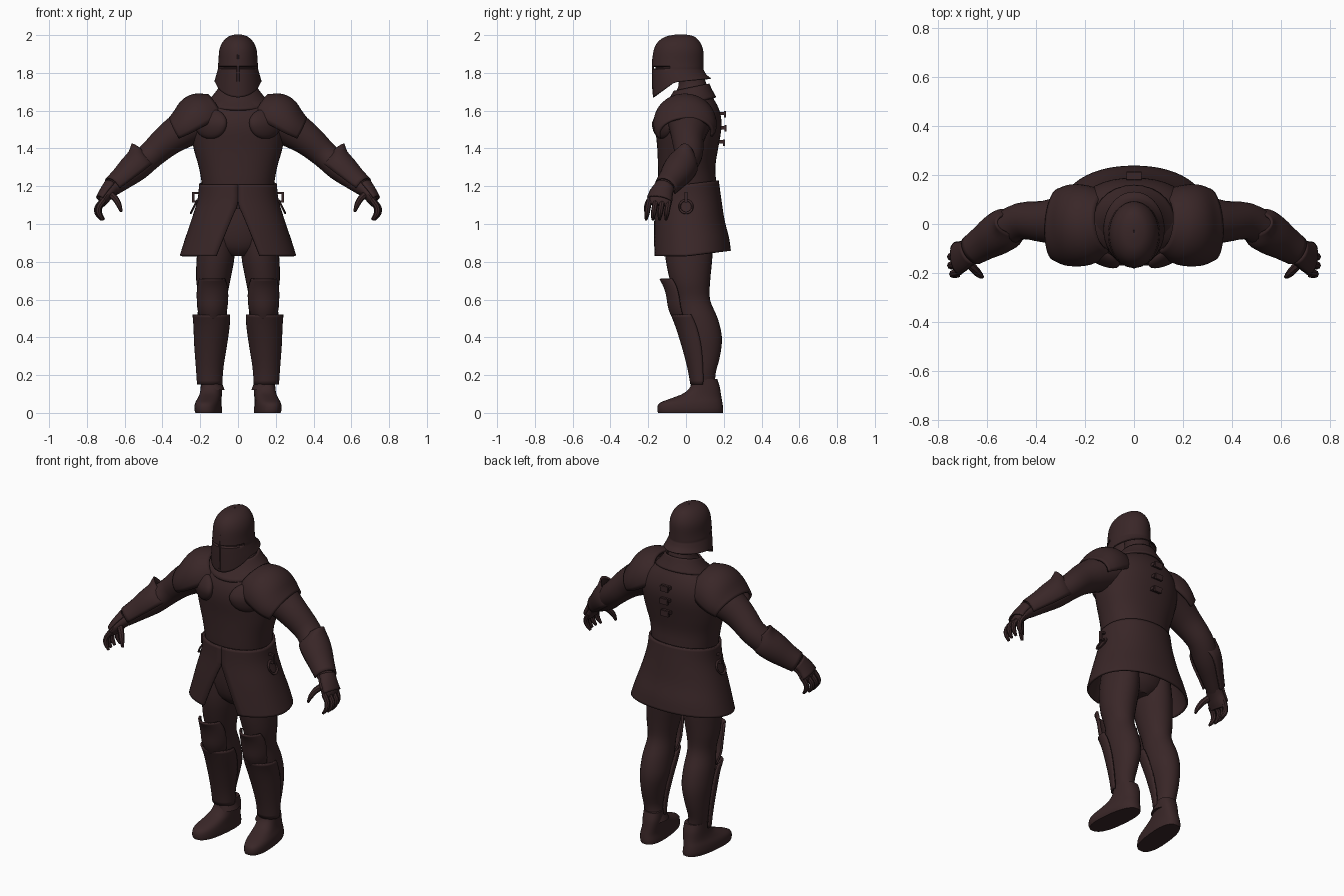
import bpy, bmesh, math
from mathutils import Vector

if "Cube" in bpy.data.objects:
    bpy.data.objects.remove(bpy.data.objects["Cube"])

mat = bpy.data.materials.new("dark_brown")
mat.diffuse_color = (0.041, 0.0195, 0.0205, 1)
mat.use_nodes = True
mat.node_tree.nodes["Principled BSDF"].inputs["Base Color"].default_value = mat.diffuse_color
TAU = 2 * math.pi


def dense(keys, k=3):
    """Catmull-Rom interpolation between key tuples."""
    out = []
    for i in range(len(keys) - 1):
        p0, p1 = keys[max(i - 1, 0)], keys[i]
        p2, p3 = keys[i + 1], keys[min(i + 2, len(keys) - 1)]
        for j in range(k):
            t = j / k
            out.append(tuple(
                0.5 * (2 * b + (c - a) * t + (2 * a - 5 * b + 4 * c - d) * t * t
                       + (3 * b - a - 3 * c + d) * t ** 3)
                for a, b, c, d in zip(p0, p1, p2, p3)))
    return out + [tuple(keys[-1])]


def angles(n, span):
    """Angles of a full ring, or of an arc of +-span degrees."""
    if span is None:
        return [TAU * i / n for i in range(n)]
    s = math.radians(span)
    return [-s + 2 * s * i / (n - 1) for i in range(n)]


def finish(ob, mirror=False, thick=0):
    ob.data.materials.append(mat)
    if thick:
        m = ob.modifiers.new("thickness", "SOLIDIFY")
        m.thickness, m.offset = thick, 0
    if mirror:
        ob.modifiers.new("mirror", "MIRROR")
    bpy.ops.object.select_all(action="DESELECT")
    ob.select_set(True)
    bpy.context.view_layer.objects.active = ob
    bpy.ops.object.shade_smooth_by_angle(angle=math.radians(40))
    return ob


def skin(name, rows, closed=True, cap=True, mirror=False, thick=0):
    """Bridge rows of points with quads."""
    bm = bmesh.new()
    vs = [[bm.verts.new(p) for p in r] for r in rows]
    n = len(rows[0])
    for a, b in zip(vs, vs[1:]):
        for i in range(n if closed else n - 1):
            j = (i + 1) % n
            bm.faces.new((a[i], a[j], b[j], b[i]))
    if closed and cap:
        bm.faces.new(vs[0])
        bm.faces.new(vs[-1])
    bmesh.ops.recalc_face_normals(bm, faces=bm.faces)
    me = bpy.data.meshes.new(name)
    bm.to_mesh(me)
    bm.free()
    ob = bpy.data.objects.new(name, me)
    bpy.context.collection.objects.link(ob)
    return finish(ob, mirror, thick)


def spow(v, e):
    return math.copysign(abs(v) ** e, v)


def ring(key, ts, e=1.0, shear=0.0):
    """Level section from (x, front y, back y, half width, z)."""
    x, f, b, rx, z = key
    pts = []
    for t in ts:
        y = (f + b) / 2 - (b - f) / 2 * spow(math.cos(t), e)
        pts.append((x + rx * spow(math.sin(t), e), y, z + shear * y))
    return pts


def column(name, keys, n=28, span=None, e=1.0, shear=0.0, **kw):
    rows = [ring(k, angles(n, span), e, shear) for k in dense(keys)]
    return skin(name, rows, closed=span is None, **kw)


def tube(name, keys, n=16, span=None, **kw):
    """Sections across a path of (x, y, z, up radius, side radius)."""
    ks = dense(keys)
    rows = []
    for i, (x, y, z, ru, rs) in enumerate(ks):
        d = (Vector(ks[min(i + 1, len(ks) - 1)][:3]) - Vector(ks[max(i - 1, 0)][:3])).normalized()
        side = Vector((0, 1, 0))
        side = (side - d * side.dot(d)).normalized()
        up = d.cross(side)
        rows.append([Vector((x, y, z)) + up * math.cos(t) * ru + side * math.sin(t) * rs
                     for t in angles(n, span)])
    return skin(name, rows, closed=span is None, **kw)


# torso with neck, and hips under the skirt
column("torso", [(0, -.13, .15, .18, 1.08), (0, -.145, .16, .19, 1.2), (0, -.148, .155, .207, 1.3),
                 (0, -.152, .17, .235, 1.4), (0, -.16, .187, .25, 1.5), (0, -.148, .185, .235, 1.57),
                 (0, -.115, .165, .19, 1.63), (0, -.07, .135, .115, 1.68), (0, -.04, .112, .075, 1.73),
                 (0, -.04, .09, .07, 1.8)], n=40, e=.9)
column("hips", [(0, -.06, .09, .06, .83), (0, -.10, .13, .16, .88), (0, -.12, .15, .19, .98),
                (0, -.12, .15, .18, 1.12)])

# collar
column("collar", [(0, -.06, .118, .095, 1.715), (0, -.09, .135, .125, 1.675),
                  (0, -.14, .155, .165, 1.635)], shear=.22, cap=False, thick=.012)

# skirt, split in an inverted V at the front
rows = []
for k in dense([(0, -.152, .168, .2, 1.21), (0, -.155, .18, .21, 1.12), (0, -.165, .198, .247, 1.0),
                (0, -.17, .222, .28, .9), (0, -.172, .232, .302, .83)], 4):
    gap = max(0, (1.1 - k[4]) / .27) * .105
    a = math.asin((gap + .0005) / k[3]) ** 1.0
    ts = [a + (TAU - 2 * a) * i / 47 for i in range(48)]
    rows.append([(x, y, z + max(0, y) * .12) for x, y, z in ring(k, ts, .92)])
skin("skirt", rows, closed=False, thick=.012)

# helmet: dome, pointed hem at the front, flared neck guard, eye slit
def hem(y):
    return 1.77 - .1 * (.13 - y) if y > -.06 else 1.751 - (-.06 - y) * .72


rows = []
ts = angles(40, None)
skirt_keys = dense([(0, -.172, .13, .122, 0), (0, -.174, .105, .114, .45), (0, -.175, .09, .104, 1)], 4)
for k in skirt_keys:
    low = ring(k, ts)
    rows.append([(x, y, hem(y) * (1 - k[4]) + 1.818 * k[4]) for x, y, _ in low])
for key, inset in (((0, -.175, .09, .104, 1.823), .016), ((0, -.175, .09, .104, 1.832), .016),
                   ((0, -.177, .09, .103, 1.837), 0)):
    rows.append([(x, y + inset * (y < -.1), z) for x, y, z in ring(key, ts)])
rows += [ring(k, ts) for k in dense([(0, -.175, .09, .1, 1.87), (0, -.168, .088, .096, 1.92),
                                     (0, -.148, .072, .08, 1.96), (0, -.11, .045, .052, 1.988),
                                     (0, -.06, .005, .02, 1.999), (0, -.034, -.026, .003, 2.0)])]
skin("helmet", rows, cap=False, thick=.006)
# raised face ridge
tube("helmet_ridge", [(0, -.172, 1.685, .008, .006), (0, -.175, 1.76, .008, .006),
                      (0, -.174, 1.87, .008, .006), (0, -.165, 1.92, .006, .004)], n=6)

# arms
tube("arm", [(.17, .02, 1.55, .10, .12), (.27, .015, 1.51, .1, .105), (.37, .01, 1.445, .085, .085),
             (.46, .012, 1.365, .072, .075), (.54, -.03, 1.295, .07, .072), (.61, -.075, 1.235, .055, .058),
             (.67, -.115, 1.185, .042, .045)], n=20, mirror=True)
# shoulder plates, upper and lower lames
tube("shoulder_plate", [(.11, .005, 1.6, .095, .11), (.16, .0, 1.57, .13, .145), (.215, -.005, 1.54, .137, .16),
                        (.27, -.005, 1.505, .113, .158), (.315, -.002, 1.48, .092, .14)],
     n=21, span=105, mirror=True, thick=.014)
# chest roundels
bm = bmesh.new()
bmesh.ops.create_uvsphere(bm, u_segments=24, v_segments=12, radius=1)
for v in bm.verts:
    p = v.co
    x, z = p.x * .086, p.z * (.085 if p.z < 0 else .075)
    v.co = (.145 + x, -.125 + p.y * .04 + x * .45 + max(0, z) * .3, 1.535 + z)
me = bpy.data.meshes.new("chest_roundel")
bm.to_mesh(me)
bm.free()
ob = bpy.data.objects.new("chest_roundel", me)
bpy.context.collection.objects.link(ob)
finish(ob, mirror=True)

# forearm guards with raised elbow points
tube("forearm_guard", [(.485, .0, 1.345, .108, .045), (.515, -.015, 1.317, .088, .078),
                       (.56, -.043, 1.278, .079, .08), (.61, -.075, 1.235, .066, .068),
                       (.66, -.108, 1.195, .056, .058)], n=17, span=115, mirror=True, thick=.01)
# hands
tube("palm", [(.65, -.10, 1.2, .04, .044), (.685, -.125, 1.165, .034, .056),
              (.712, -.14, 1.125, .026, .066), (.722, -.145, 1.1, .016, .06)], mirror=True)
tube("hand_plate", [(.662, -.11, 1.195, .05, .052), (.692, -.13, 1.16, .042, .06),
                    (.717, -.14, 1.125, .036, .066)], n=9, span=80, mirror=True, thick=.008)
for i in range(4):
    y, out = -.088 - .035 * i, (.0, .012, .012, .004)[i]
    tube(f"finger_{i + 1}", [(.71, y, 1.128, .016, .016), (.732 + out, y - .008, 1.09, .015, .015),
                             (.732 + out, y - .014, 1.055, .014, .014),
                             (.71 + out, y - .018, 1.022, .007, .007)], n=8, mirror=True)
tube("thumb", [(.685, -.15, 1.165, .02, .02), (.65, -.185, 1.135, .017, .017),
               (.63, -.207, 1.1, .014, .014), (.618, -.215, 1.065, .007, .007)], n=8, mirror=True)

# legs
column("leg", [(.125, .02, .16, .055, .12), (.148, .03, .155, .052, .2), (.146, .01, .18, .065, .3),
               (.139, -.015, .19, .08, .4), (.137, -.038, .168, .08, .5), (.133, -.055, .127, .074, .6),
               (.131, -.085, .128, .09, .7), (.118, -.11, .14, .1, .83), (.11, -.11, .14, .09, .95)],
       mirror=True)
# boots, toes turned out a little
rows = []
for k in dense([(.155, -.148, .195, .066, 0), (.157, -.152, .197, .069, .02), (.157, -.14, .193, .066, .052),
                (.152, -.07, .188, .06, .08), (.149, -.01, .184, .057, .105), (.147, .024, .178, .056, .14),
                (.147, .03, .165, .054, .18)]):
    rows.append([(x - .1 * (y - .03), y, z) for x, y, z in ring(k, angles(28, None), .8)])
skin("boot", rows, mirror=True)
# shin guards and knee guards
column("shin_guard", [(.15, .028, .135, .062, .15), (.15, .012, .145, .068, .24), (.145, -.02, .15, .082, .36),
                      (.14, -.052, .13, .091, .46), (.142, -.075, .1, .094, .52)],
       n=19, span=100, mirror=True, thick=.01)
column("knee_guard", [(.137, -.062, .1, .06, .49), (.136, -.088, .1, .079, .55), (.135, -.1, .09, .084, .62),
                      (.136, -.115, .08, .08, .67), (.137, -.136, .06, .068, .71)],
       n=17, span=70, mirror=True, thick=.01)


def box(name, loc, size, mirror=False, tilt=0):
    rows = []
    for sz in (-1, 1):
        rows.append([(loc[0] + sx * size[0] / 2, loc[1] + sy * size[1] / 2 + sz * tilt,
                      loc[2] + sz * size[2] / 2) for sx, sy in ((-1, -1), (1, -1), (1, 1), (-1, 1))])
    return skin(name, rows, mirror=mirror)


# back clips
for z, y in ((1.585, .192), (1.51, .195), (1.435, .187)):
    box("back_clip", (0, y, z), (.06, .03, .018), tilt=.005)
    box("back_clip_lip", (0, y + .014, z - .004), (.05, .012, .034))

# hip brackets with hanging rings
for z in (1.165, 1.12):
    box("hip_bracket_bar", (.215, 0, z), (.05, .014, .011), mirror=True)
box("hip_bracket_end", (.237, 0, 1.142), (.011, .014, .056), mirror=True)
rows = []
for a in angles(24, None):
    row = []
    for b in angles(8, None):
        r = .034 + .006 * math.cos(b)
        h = r * math.sin(a)
        row.append((.232 - h * .5 + .006 * math.sin(b), r * math.cos(a), 1.092 + h))
    rows.append(row)
skin("hip_ring", rows + rows[:1], cap=False, mirror=True)
